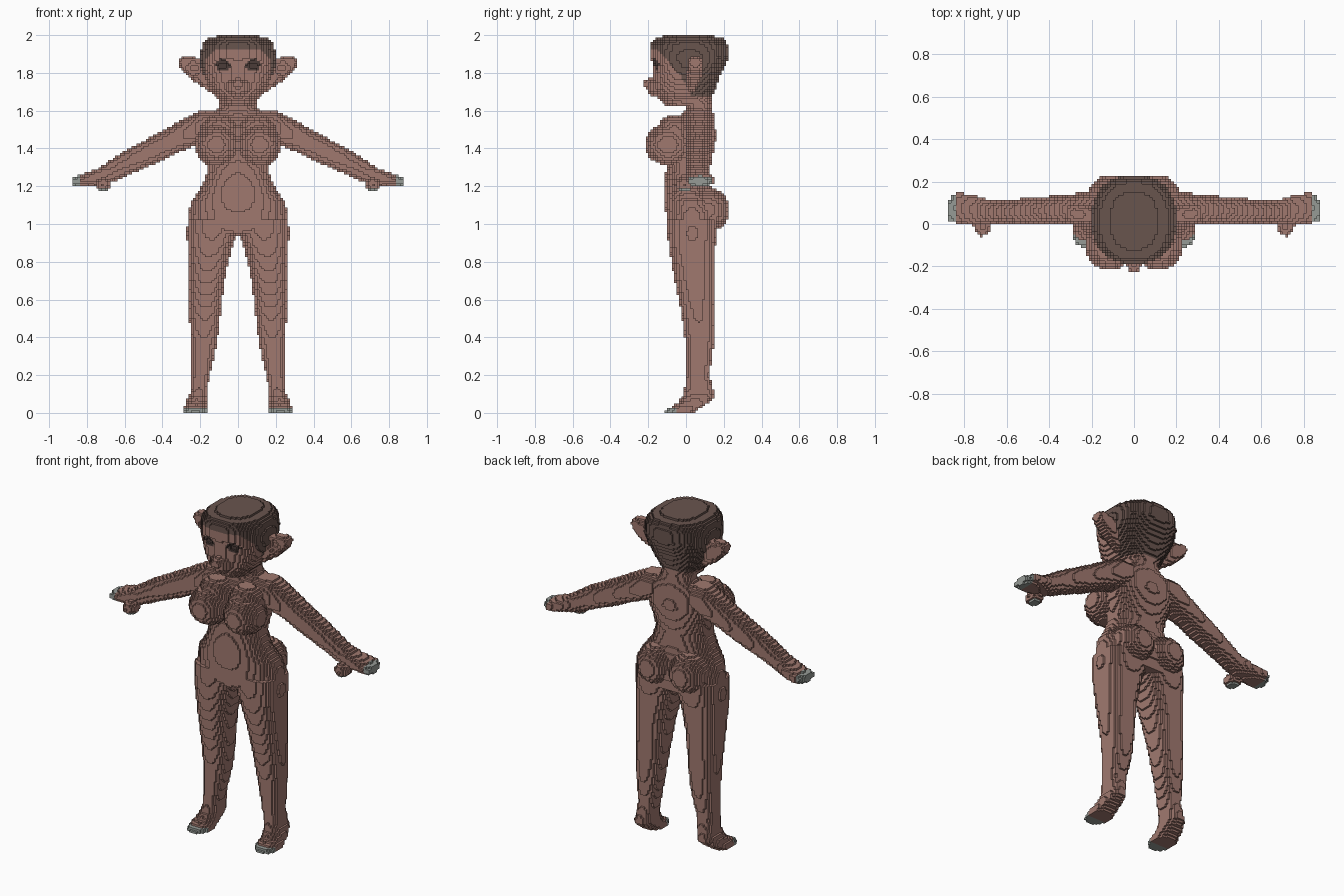
import bpy
import math

if "Cube" in bpy.data.objects:
    bpy.data.objects.remove(bpy.data.objects["Cube"], do_unlink=True)

S = 0.0125           # edge of one small block
cells = {}           # (i, j, k) -> [part name, material index]

# Materials
MATS = []
for name, col in (("skin", (0.352, 0.191, 0.159)), ("dark_hair", (0.141, 0.089, 0.076)),
                  ("eye_dark", (0.07, 0.045, 0.04)), ("nail_grey", (0.305, 0.328, 0.305))):
    m = bpy.data.materials.new(name)
    m.use_nodes = True
    m.diffuse_color = (*col, 1)
    bsdf = next(n for n in m.node_tree.nodes if n.type == 'BSDF_PRINCIPLED')
    bsdf.inputs["Base Color"].default_value = (*col, 1)
    bsdf.inputs["Roughness"].default_value = 0.8
    MATS.append(m)
SKIN, HAIR, EYE, NAIL = range(4)


def span(lo, hi):
    return range(math.floor(lo / S) - 1, math.ceil(hi / S) + 2)


def mid(n):
    return (n + 0.5) * S


def put(part, c):
    """Fill a block and its mirror image across x = 0."""
    i, j, k = c
    for m in (c, (-1 - i, j, k)):
        cells.setdefault(m, [part, SKIN])


def stack(part, axis, sections, power=2.3):
    """Fill rounded cross-sections (t, a0, a1, b0, b1) stacked along z or x."""
    for lo, hi in zip(sections, sections[1:]):
        for n in span(lo[0], hi[0]):
            t = mid(n)
            if not lo[0] <= t < hi[0]:
                continue
            f = (t - lo[0]) / (hi[0] - lo[0])
            a0, a1, b0, b1 = (p + (q - p) * f for p, q in zip(lo[1:], hi[1:]))
            for a in span(a0, a1):
                u = abs((2 * mid(a) - a0 - a1) / (a1 - a0)) ** power
                if u > 1:
                    continue
                for b in span(b0, b1):
                    if u + abs((2 * mid(b) - b0 - b1) / (b1 - b0)) ** power <= 1:
                        put(part, (a, b, n) if axis == 'z' else (n, a, b))


def ball(centre, radii):
    """Blocks inside an ellipsoid."""
    r = [span(c - d, c + d) for c, d in zip(centre, radii)]
    return [(i, j, k) for i in r[0] for j in r[1] for k in r[2]
            if sum(((mid(n) - c) / d) ** 2 for n, c, d in zip((i, j, k), centre, radii)) <= 1]


def add_ball(part, centre, radii):
    for c in ball(centre, radii):
        put(part, c)


# Head with muzzle and nose
stack("head", 'z', [(1.62, -.08, .08, -.10, .13), (1.66, -.105, .105, -.14, .135),
                    (1.70, -.14, .14, -.165, .15), (1.77, -.175, .175, -.17, .175),
                    (1.83, -.195, .195, -.17, .205), (1.88, -.2, .2, -.185, .225),
                    (1.95, -.19, .19, -.187, .222), (1.98, -.165, .165, -.17, .20),
                    (2.0, -.09, .09, -.10, .13)], 2.5)
add_ball("head", (0, -.15, 1.725), (.065, .055, .055))
add_ball("head", (0, -.195, 1.74), (.03, .033, .03))

# Eye sockets, carved and darkened
for sx in (-1, 1):
    for c in ball((sx * .08, -.185, 1.84), (.036, .034, .028)):
        cells.pop(c, None)
    for c in ball((sx * .08, -.165, 1.84), (.042, .06, .032)):
        if c in cells:
            cells[c][1] = EYE

# Hair cap: slanted hairline on the face sides, low on the back
for (i, j, k), v in cells.items():
    y, z = mid(j), mid(k)
    line = 1.925 - max(0, y + .15) * 1.2 if y < .03 else 1.67
    if v[1] == SKIN and z > line:
        v[1] = HAIR

# Ears, hollowed at the front
stack("ear", 'x', [(.12, -.01, .06, 1.68, 1.86), (.17, -.005, .07, 1.715, 1.875),
                   (.21, 0, .085, 1.74, 1.88), (.25, 0, .09, 1.765, 1.885),
                   (.285, .01, .09, 1.805, 1.885), (.313, .02, .08, 1.835, 1.88)])
for sx in (-1, 1):
    for c in ball((sx * .235, .0, 1.825), (.045, .035, .04)):
        if c in cells and cells[c][0] == "ear":
            del cells[c]

# Neck and torso
stack("torso", 'z', [(.94, -.262, .262, -.09, .155), (.98, -.268, .268, -.10, .165),
                     (1.05, -.265, .265, -.105, .175), (1.12, -.248, .248, -.112, .16),
                     (1.2, -.19, .19, -.115, .13), (1.28, -.165, .165, -.105, .122),
                     (1.35, -.172, .172, -.09, .14), (1.45, -.2, .2, -.075, .158),
                     (1.54, -.2, .2, -.05, .155), (1.58, -.16, .16, -.02, .145),
                     (1.61, -.105, .105, 0, .135), (1.68, -.09, .09, 0, .13)])
add_ball("torso", (.115, -.095, 1.42), (.115, .122, .11))
add_ball("torso", (.10, -.06, 1.49), (.10, .09, .09))
add_ball("torso", (.11, .115, 1.075), (.115, .115, .115))

# Cut the gap between the thighs before the legs are added
for c in [c for c, v in cells.items() if v[0] == "torso" and mid(c[2]) < .95]:
    del cells[c]

# Legs on raised heels
stack("leg", 'z', [(0, .165, .29, -.112, .04), (.02, .165, .288, -.10, .07),
                   (.05, .165, .278, -.045, .115), (.085, .165, .262, -.02, .152),
                   (.12, .165, .25, -.008, .145), (.2, .148, .25, 0, .125),
                   (.35, .115, .252, 0, .145), (.5, .095, .257, -.02, .152),
                   (.7, .073, .262, -.06, .15), (.88, .03, .268, -.09, .155),
                   (.95, .003, .27, -.097, .165), (1.02, .0, .268, -.10, .17)], 2.6)

# Arms with mitten hands and thumbs
stack("arm", 'x', [(.12, -.03, .15, 1.46, 1.60), (.2, -.025, .155, 1.425, 1.602),
                   (.3, -.005, .14, 1.385, 1.55), (.41, 0, .13, 1.33, 1.488),
                   (.5, 0, .125, 1.295, 1.44), (.6, .005, .11, 1.25, 1.388),
                   (.68, .005, .11, 1.215, 1.335), (.75, -.005, .135, 1.205, 1.288),
                   (.83, .005, .15, 1.198, 1.262), (.86, .01, .13, 1.20, 1.25),
                   (.877, .02, .10, 1.21, 1.245)])
add_ball("arm", (.715, -.005, 1.21), (.042, .052, .036))

# Nails on fingertips, thumbs and toes
for (i, j, k), v in cells.items():
    x, y, z = abs(mid(i)), mid(j), mid(k)
    if v[0] == "arm" and (x > .84 or (x > .6 and z < 1.188)):
        v[1] = NAIL
    elif v[0] == "leg" and z < .025 and y < -.045:
        v[1] = NAIL

# Turn every outside block face into a quad, gathered per part
DIRS = []
for ax in range(3):
    for s in (0, 1):
        corners = []
        for u, w in ((0, 0), (1, 0), (1, 1), (0, 1)):
            p = [0, 0, 0]
            p[ax], p[(ax + 1) % 3], p[(ax + 2) % 3] = s, u, w
            corners.append(tuple(p))
        step = [0, 0, 0]
        step[ax] = 2 * s - 1
        DIRS.append((step, corners if s else corners[::-1]))

parts = {}
for (i, j, k), (part, mat) in cells.items():
    name = part if part in ("head", "torso") else ("left_" if i >= 0 else "right_") + part
    verts, faces, mats = parts.setdefault(name, ({}, [], []))
    for (dx, dy, dz), corners in DIRS:
        if (i + dx, j + dy, k + dz) not in cells:
            faces.append([verts.setdefault((i + a, j + b, k + c), len(verts))
                          for a, b, c in corners])
            mats.append(mat)

for name, (verts, faces, mats) in parts.items():
    mesh = bpy.data.meshes.new(name)
    mesh.from_pydata([(x * S, y * S, z * S) for x, y, z in verts], [], faces)
    for m in MATS:
        mesh.materials.append(m)
    for poly, mat in zip(mesh.polygons, mats):
        poly.material_index = mat
    mesh.update()
    bpy.context.collection.objects.link(bpy.data.objects.new(name, mesh))
